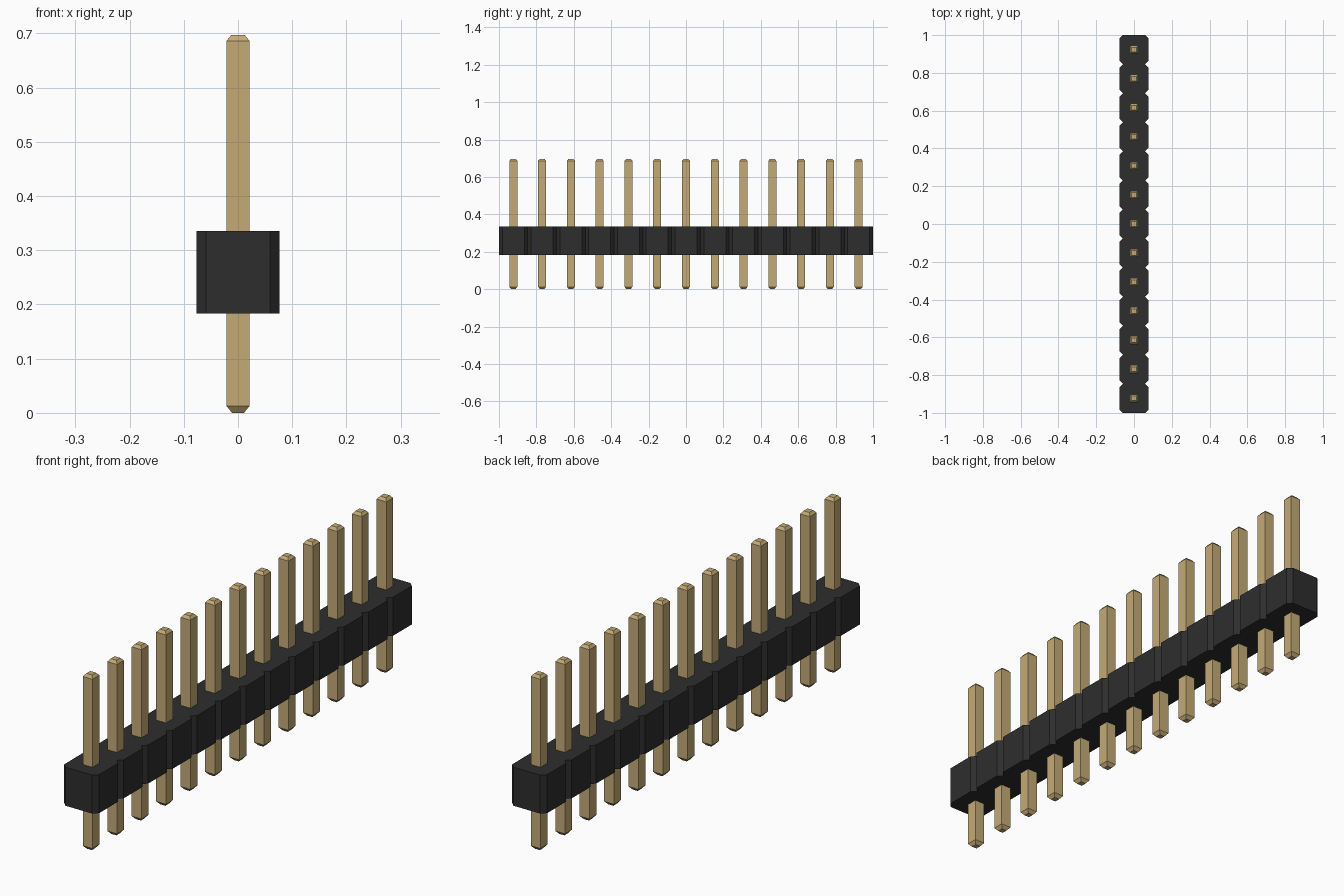
import bpy, bmesh

cube = bpy.data.objects.get("Cube")
if cube:
    bpy.data.objects.remove(cube, do_unlink=True)

COUNT = 13
PITCH = 2 / COUNT
HALF = PITCH / 2
CHAMFER = 0.018
BODY_Z = (0.183, 0.336)


def material(name, rgb):
    mat = bpy.data.materials.new(name)
    mat.use_nodes = True
    mat.diffuse_color = (*rgb, 1)
    mat.node_tree.nodes["Principled BSDF"].inputs["Base Color"].default_value = (*rgb, 1)
    return mat


def to_mesh(bm, name, mat):
    bmesh.ops.recalc_face_normals(bm, faces=bm.faces)
    mesh = bpy.data.meshes.new(name)
    bm.to_mesh(mesh)
    bm.free()
    mesh.materials.append(mat)
    return mesh


def add_object(name, mesh, location=(0, 0, 0)):
    obj = bpy.data.objects.new(name, mesh)
    obj.location = location
    bpy.context.collection.objects.link(obj)
    return obj


black = material("black plastic", (0.027, 0.027, 0.027))
gold = material("gold metal", (0.56, 0.41, 0.184))

# Housing: notched outline of joined chamfered cells, extruded upward
right_side = []
for i in range(COUNT):
    y0 = -1 + i * PITCH
    if i == 0:
        right_side.append((HALF - CHAMFER, y0))
    right_side += [(HALF, y0 + CHAMFER), (HALF, y0 + PITCH - CHAMFER),
                   (HALF - CHAMFER, y0 + PITCH)]
outline = right_side + [(-x, y) for x, y in reversed(right_side)]
bm = bmesh.new()
base = bm.faces.new([bm.verts.new((x, y, BODY_Z[0])) for x, y in outline])
top = bmesh.ops.extrude_face_region(bm, geom=[base], use_keep_orig=True)
bmesh.ops.translate(bm, vec=(0, 0, BODY_Z[1] - BODY_Z[0]),
                    verts=[g for g in top["geom"] if isinstance(g, bmesh.types.BMVert)])
add_object("housing", to_mesh(bm, "housing", black))

# Pin: square rod with tapered tips, lofted through (height, half width) rings
bm = bmesh.new()
rings = []
for z, r in ((0, 0.011), (0.013, 0.0215), (0.686, 0.0215), (0.697, 0.0125)):
    rings.append([bm.verts.new((sx * r, sy * r, z))
                  for sx, sy in ((-1, -1), (1, -1), (1, 1), (-1, 1))])
for low, high in zip(rings, rings[1:]):
    for k in range(4):
        n = (k + 1) % 4
        bm.faces.new((low[k], low[n], high[n], high[k]))
bm.faces.new(rings[0][::-1])
bm.faces.new(rings[-1])
pin_mesh = to_mesh(bm, "pin", gold)

# Row of pins, one per cell
for i in range(COUNT):
    add_object(f"pin_{i + 1:02d}", pin_mesh, (0, -1 + (i + 0.5) * PITCH, 0))
